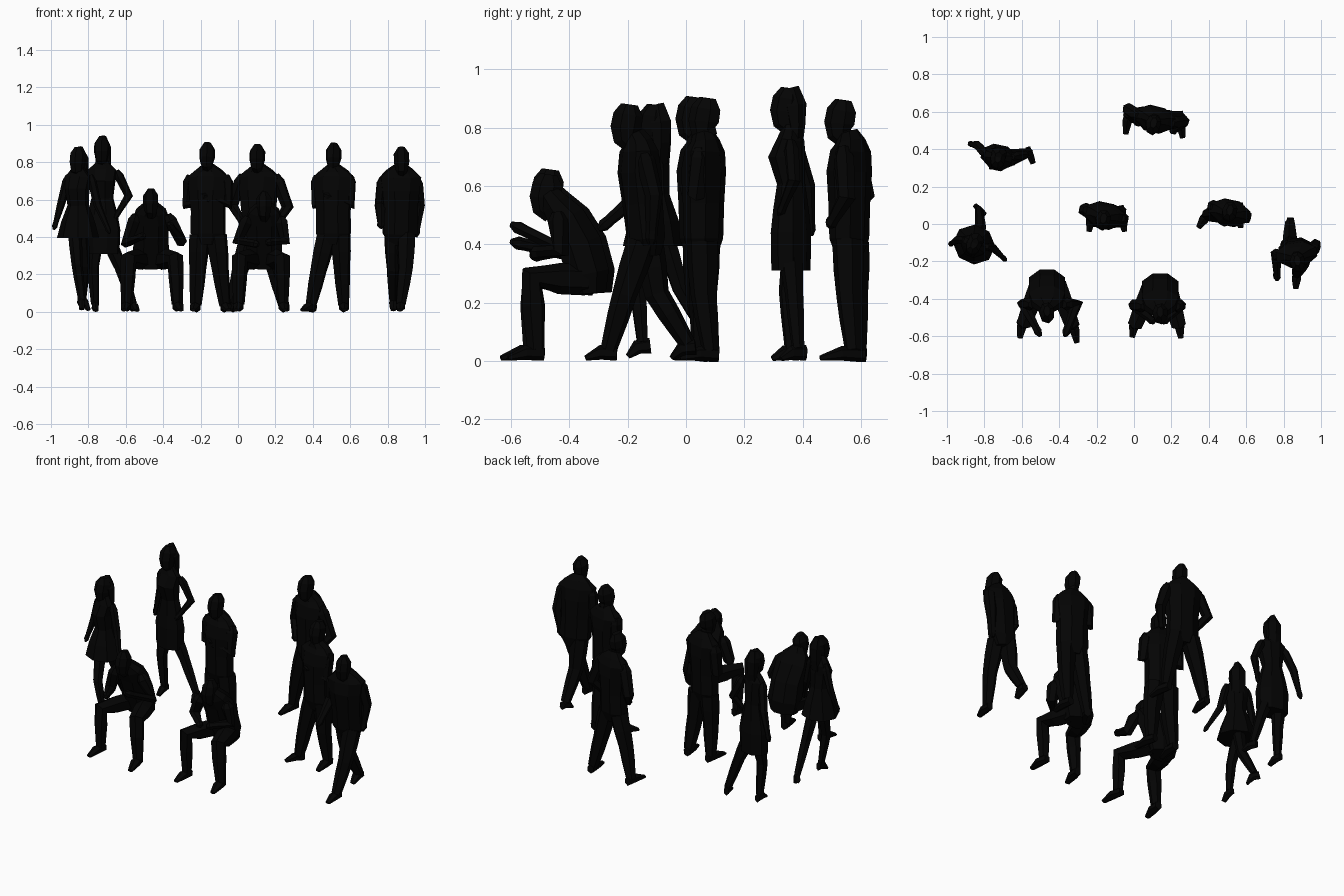
import bpy, bmesh, math
from mathutils import Vector, Matrix

black = bpy.data.materials.new("silhouette_black")
black.diffuse_color = (0.001, 0.001, 0.001, 1)


def loft(bm, pts, radii, n, side):
    """Faceted tube through pts; radii are (along side, across side)."""
    pts = [Vector(p) for p in pts]
    u, rings = Vector(side), []
    for i, p in enumerate(pts):
        t = (pts[min(i + 1, len(pts) - 1)] - pts[max(i - 1, 0)]).normalized()
        u = (u - t * u.dot(t)).normalized()
        v = t.cross(u)
        a, b = radii[i]
        rings.append([bm.verts.new(p + u * a * math.cos(k) + v * b * math.sin(k))
                      for k in [2 * math.pi * (j + 0.5) / n for j in range(n)]])
    for r, s in zip(rings, rings[1:]):
        for j in range(n):
            k = (j + 1) % n
            bm.faces.new((r[j], r[k], s[k], s[j]))
    bm.faces.new(rings[0][::-1])
    bm.faces.new(rings[-1])


# Body profiles: (forward offset y, height z, half width, half depth)
MAN = [(0, .36, .06, .045), (0, .42, .098, .066), (0, .54, .096, .07), (0, .65, .108, .076),
       (.005, .72, .118, .066), (.005, .755, .08, .048), (-.005, .785, .034, .035)]
SKIRT = [(0, .395, .115, .105), (0, .48, .092, .085), (0, .57, .058, .052), (-.01, .66, .066, .062),
         (0, .72, .075, .045), (0, .755, .045, .035), (0, .79, .024, .027)]
DRESS = [(0, .31, .095, .066), (0, .44, .1, .068), (0, .52, .085, .06), (0, .61, .06, .048),
         (-.015, .70, .075, .064), (0, .76, .08, .045), (0, .79, .045, .035), (0, .82, .024, .027)]
SEATED = [(.1, .232, .085, .06), (.095, .3, .105, .078), (.065, .4, .1, .082), (.02, .49, .105, .07),
          (-.02, .54, .085, .052), (-.05, .58, .036, .04)]
# Head profile relative to the crown
HEAD = [(.015, -.14, .026, .032), (-.008, -.115, .034, .045), (-.008, -.08, .042, .055),
        (0, -.035, .042, .053), (.005, 0, .018, .03)]
HAIR = [(.03, -.2, .045, .02), (.032, -.13, .046, .028), (.025, -.06, .047, .04), (.008, 0, .02, .03)]


def person(name, loc, turn, body, crown, arms, legs, lean=0, hair=False, slim=1.0):
    bm = bmesh.new()
    rot = Matrix.Rotation(math.radians(turn), 3, 'Z')
    base = Vector((loc[0], loc[1], 0))
    side = rot @ Vector((1, 0, 0))

    def section(rows, dy=0, dz=0, slope=0, n=8):
        pts = [base + rot @ Vector((0, y + dy + slope * (z - .4), z + dz)) for y, z, a, b in rows]
        loft(bm, pts, [(a, b) for y, z, a, b in rows], n, side)

    # torso, head and hair
    section(body, slope=lean)
    section(HEAD, crown[0], crown[1], n=7)
    if hair:
        section(HAIR, crown[0], crown[1], n=6)
    # arms: shoulder, elbow, hand
    for s, e, h in arms:
        s, e, h = Vector(s), Vector(e), Vector(h)
        w = e.lerp(h, .72)
        r = [q * slim for q in (.02, .036, .033, .021, .023, .01)]
        loft(bm, [s + (s - e) * .08, s.lerp(e, .16), e, w, w.lerp(h, .55), h],
             [(q, q) for q in r], 6, side)
    # legs: hip, knee, ankle, toe
    for h, k, a, toe in legs:
        h, k, a, toe = Vector(h), Vector(k), Vector(a), Vector(toe)
        loft(bm, [h, h.lerp(k, .5), k, k.lerp(a, .4), a],
             [(q * slim, q * slim) for q in (.055, .053, .045, .041, .03)], 6, side)
        d = toe - a
        flat = Vector((d.x, d.y, 0)).normalized()
        heel = a - flat * .028
        heel.z = a.z - .012
        loft(bm, [heel, a.lerp(toe, .35), toe],
             [(.022 * slim, .027), (.03 * slim, .025), (.016, .009)], 6,
             Vector((-flat.y, flat.x, 0)))
    bmesh.ops.recalc_face_normals(bm, faces=bm.faces)
    me = bpy.data.meshes.new(name)
    bm.to_mesh(me)
    bm.free()
    me.materials.append(black)
    bpy.context.collection.objects.link(bpy.data.objects.new(name, me))


# Walking woman in a flared skirt
person("woman_in_skirt", (-.855, -.11), -25, SKIRT, (0, .878),
       [((-.91, -.085, .72), (-.945, -.085, .58), (-.985, -.11, .44)),
        ((-.785, -.12, .72), (-.75, -.13, .57), (-.685, -.195, .42))],
       [((-.875, -.11, .45), (-.86, -.165, .25), (-.835, -.15, .065), (-.835, -.2, .015)),
        ((-.84, -.08, .45), (-.82, -.02, .25), (-.83, .08, .075), (-.80, .05, .01))],
       hair=True, slim=.66)

# Tall woman with one hand on her hip
person("woman_in_dress", (-.725, .36), -12, DRESS, (-.01, .936),
       [((-.795, .375, .745), (-.835, .42, .6), (-.88, .43, .43)),
        ((-.645, .36, .745), (-.585, .37, .62), (-.66, .32, .5))],
       [((-.765, .37, .36), (-.775, .35, .24), (-.765, .36, .04), (-.76, .295, .008)),
        ((-.68, .36, .36), (-.63, .37, .24), (-.56, .385, .04), (-.54, .325, .008))],
       hair=True, slim=.72)

# Man standing, arms folded
person("man_arms_folded", (-.16, .045), -12, MAN, (-.02, .905),
       [((-.255, .075, .72), (-.27, .08, .575), (-.13, -.02, .6)),
        ((-.065, .03, .72), (-.055, .015, .575), (-.2, -.01, .63))],
       [((-.205, .06, .41), (-.215, .06, .23), (-.225, .075, .035), (-.24, -.04, .01)),
        ((-.115, .045, .41), (-.095, .045, .23), (-.07, .07, .035), (-.05, -.04, .01))], slim=1.05)

# Man with arms folded, one leg set aside
person("man_leg_aside", (.51, .06), -12, MAN, (.01, .902),
       [((.425, .09, .72), (.42, .1, .575), (.55, 0, .6)),
        ((.595, .045, .72), (.6, .035, .575), (.46, .005, .63))],
       [((.475, .065, .41), (.43, .055, .22), (.39, .05, .035), (.345, -.02, .01)),
        ((.55, .055, .41), (.555, .06, .23), (.565, .085, .035), (.57, -.02, .01))])

# Man with both hands on his hips
person("man_hands_on_hips", (.11, .56), -14, MAN, (-.025, .895),
       [((.02, .58, .72), (-.03, .615, .57), (.03, .53, .47)),
        ((.205, .54, .72), (.265, .55, .56), (.2, .49, .46))],
       [((.065, .575, .41), (.01, .58, .22), (-.03, .59, .035), (-.045, .48, .01)),
        ((.155, .555, .41), (.2, .56, .22), (.245, .575, .035), (.26, .46, .01))])

# Man striding forward
person("walking_man", (.865, -.135), 8, MAN, (-.065, .88),
       [((.775, -.17, .71), (.76, -.16, .57), (.765, -.3, .45)),
        ((.955, -.145, .71), (.97, -.11, .57), (.95, -.12, .4))],
       [((.9, -.15, .41), (.895, -.21, .23), (.87, -.265, .04), (.865, -.345, .01)),
        ((.83, -.13, .41), (.835, -.1, .23), (.835, .005, .06), (.83, -.05, .01))], lean=-.1, slim=.95)

# Seated man, hands raised in talk
person("seated_man_talking", (-.465, -.41), 0, SEATED, (-.06, .657),
       [((-.55, -.43, .51), (-.595, -.42, .37), (-.5, -.6, .41)),
        ((-.37, -.43, .51), (-.305, -.42, .38), (-.37, -.6, .47))],
       [((-.51, -.32, .28), (-.585, -.525, .285), (-.595, -.515, .04), (-.61, -.61, .01)),
        ((-.41, -.32, .28), (-.335, -.53, .285), (-.325, -.53, .04), (-.305, -.635, .01))])

# Seated man, hands together in his lap
person("seated_man_resting", (.14, -.43), 0, SEATED, (-.045, .64),
       [((.05, -.44, .5), (.0, -.43, .38), (.11, -.53, .36)),
        ((.23, -.44, .5), (.25, -.43, .38), (.15, -.53, .37))],
       [((.085, -.345, .28), (.01, -.53, .285), (.005, -.515, .04), (-.01, -.605, .01)),
        ((.185, -.345, .28), (.235, -.53, .285), (.24, -.515, .04), (.25, -.61, .01))])
